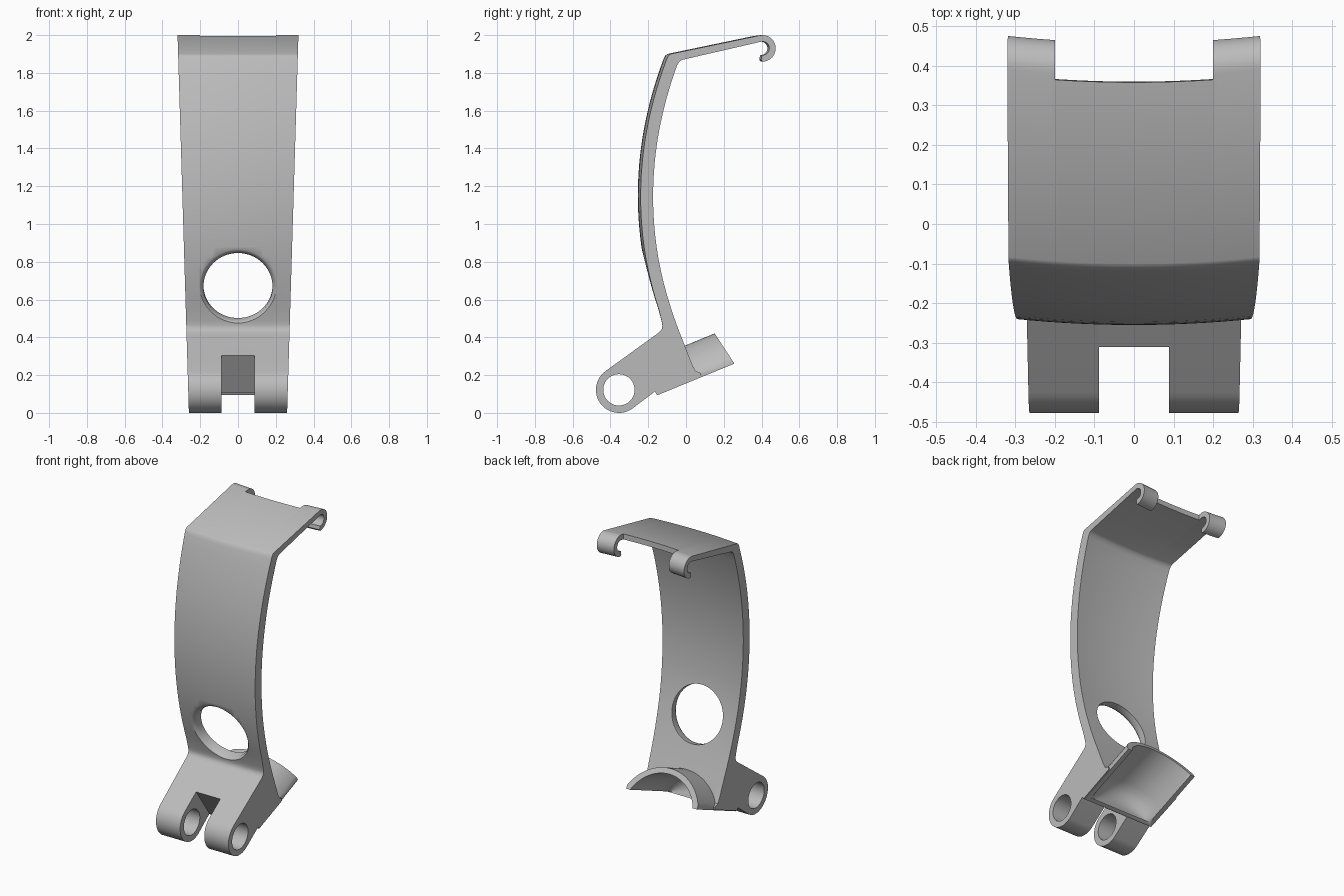
import bpy, bmesh, math
from mathutils import Vector

if "Cube" in bpy.data.objects:
    bpy.data.objects.remove(bpy.data.objects["Cube"], do_unlink=True)

grey = bpy.data.materials.new("plain grey")
grey.use_nodes = True
grey.diffuse_color = (0.5, 0.5, 0.5, 1)
grey.node_tree.nodes["Principled BSDF"].inputs["Base Color"].default_value = (0.5, 0.5, 0.5, 1)


def loft(name, rings):
    """Closed solid through matching rings of points."""
    bm = bmesh.new()
    rows = [[bm.verts.new(p) for p in ring] for ring in rings]
    n = len(rows[0])
    for a, b in zip(rows, rows[1:]):
        for i in range(n):
            j = (i + 1) % n
            bm.faces.new((a[i], a[j], b[j], b[i]))
    caps = [bm.faces.new(rows[0][::-1]), bm.faces.new(rows[-1])]
    bm.normal_update()
    bmesh.ops.triangulate(bm, faces=caps, ngon_method='EAR_CLIP')
    bmesh.ops.recalc_face_normals(bm, faces=bm.faces)
    mesh = bpy.data.meshes.new(name)
    bm.to_mesh(mesh)
    bm.free()
    mesh.materials.append(grey)
    obj = bpy.data.objects.new(name, mesh)
    bpy.context.collection.objects.link(obj)
    return obj


def bowed(x, y, z):
    """The upper arm bows forward along its middle."""
    t = min(max((z - 0.43) / 0.47, 0), 1)
    return Vector((x, y + 0.17 * (x * x - 0.1) * t * t * (3 - 2 * t), z))


def across(name, profile, half, steps=24):
    """Carry a side profile (y, z) across the width."""
    return loft(name, [[bowed(half(z) * (2 * i / steps - 1), y, z) for y, z in profile]
                       for i in range(steps + 1)])


def circle(cy, cz, r, start, end, n):
    return [(cy + r * math.cos(math.radians(start + (end - start) * i / n)),
             cz + r * math.sin(math.radians(start + (end - start) * i / n)))
            for i in range(n + 1)]


def combine(target, other, operation):
    mod = target.modifiers.new(operation, 'BOOLEAN')
    mod.operation, mod.solver, mod.object = operation, 'EXACT', other
    bpy.ops.object.select_all(action='DESELECT')
    bpy.context.view_layer.objects.active = target
    target.select_set(True)
    bpy.ops.object.modifier_apply(modifier=mod.name)
    bpy.data.objects.remove(other, do_unlink=True)


def spaced(a, b, n):
    return [a + (b - a) * i / n for i in range(n + 1)]


# Arm, hook and hinge lug share one side profile
pin = (-0.355, 0.122)
front = [(-0.238 + 0.26 * (z - 1.15) ** 2, z) for z in spaced(0.55, 1.87, 24)]
back = [(-0.172 + 0.263 * (z - 1.15) ** 2, z) for z in spaced(1.84, 0.36, 26)]
profile = circle(*pin, 0.122, 305, 125, 24)
profile += [(-0.165, 0.41), (-0.142, 0.427), (-0.131, 0.439), (-0.126, 0.451),
            (-0.125, 0.464), (-0.129, 0.487)]
profile += front + [(-0.094, 1.89), (-0.083, 1.9)]
profile += circle(0.405, 1.93, 0.07, 102, -90, 16)
profile += [(0.398, 1.87), (0.402, 1.893)]
profile += circle(0.405, 1.93, 0.036, -80, 102, 12)
profile += [(-0.02, 1.869), (-0.035, 1.86)] + back
profile += [(0.0, 0.34), (0.035, 0.25), (0.05, 0.222), (0.08, 0.21),
            (0.08, 0.193), (-0.155, 0.097), (-0.165, 0.113)]
bracket = across("curved_bracket_arm", profile, lambda z: 0.26 + 0.03 * z)

# Arched saddle behind the lug, then the trough that fades in beneath it
origin = Vector((0, -0.16, 0.09))
along = Vector((0, 0.925, 0.38))
rise = Vector((0, -0.55, 0.84))


def arch(name, w, foot, spring, stations):
    """Loft an arched section through (distance, crown height) stations."""
    rings = []
    for s, top in stations:
        h = top - spring
        r = (w * w + h * h) / (2 * h)
        a = math.degrees(math.asin(w / r))
        section = [(-w, foot)] + circle(0, top - r, r, 90 + a, 90 - a, 32) + [(w, foot)]
        rings.append([origin + along * s + rise * q + Vector((x, 0, 0)) for x, q in section])
    return loft(name, rings)


combine(bracket, arch("saddle", 0.258, 0, 0.024, [(0.01, 0.19), (0.45, 0.19)]), 'UNION')
fade = [(0.035, 0.03), (0.045, 0.07), (0.065, 0.105), (0.095, 0.133), (0.13, 0.149),
        (0.17, 0.155), (0.7, 0.155)]
combine(bracket, arch("trough_cutter", 0.228, -0.06, 0.0, fade), 'DIFFERENCE')

# Slot between the two hinge ears, with its wall square to the lug
wall = Vector((-0.31, 0.305))
down, axis = Vector((0.577, -0.816)), Vector((0.816, 0.577))
top, low = wall - down * 0.2, wall + down * 0.36
slot = [tuple(p) for p in (top, low, low - axis * 0.6, top - axis * 0.6)]
combine(bracket, across("slot_cutter", slot, lambda z: 0.088, 1), 'DIFFERENCE')

# Pin hole through the ears
combine(bracket, across("pin_cutter", circle(*pin, 0.083, 0, 352.5, 47),
                        lambda z: 0.5, 1), 'DIFFERENCE')

# Gap that leaves a hook at each side of the top plate
gap = [(0.369, 2.1), (0.385, 1.8), (0.7, 1.8), (0.7, 2.1)]
combine(bracket, across("hook_gap_cutter", gap, lambda z: 0.2, 16), 'DIFFERENCE')

# Round window square to the arm, with a rounded front rim
centre = Vector((0, -0.185, 0.661))
inward = Vector((0, 0.972, 0.235))
upright = Vector((0, -0.235, 0.972))
rim = [(-0.15, 0.26), (-0.012, 0.232), (0, 0.211), (0.006, 0.2), (0.016, 0.19),
       (0.032, 0.183), (0.3, 0.183)]
rings = [[centre + inward * d + upright * p + Vector((x, 0, 0))
          for x, p in circle(0, 0, r, 0, 354.375, 63)] for d, r in rim]
combine(bracket, loft("window_cutter", rings), 'DIFFERENCE')

bpy.ops.object.shade_smooth_by_angle(angle=math.radians(36))
